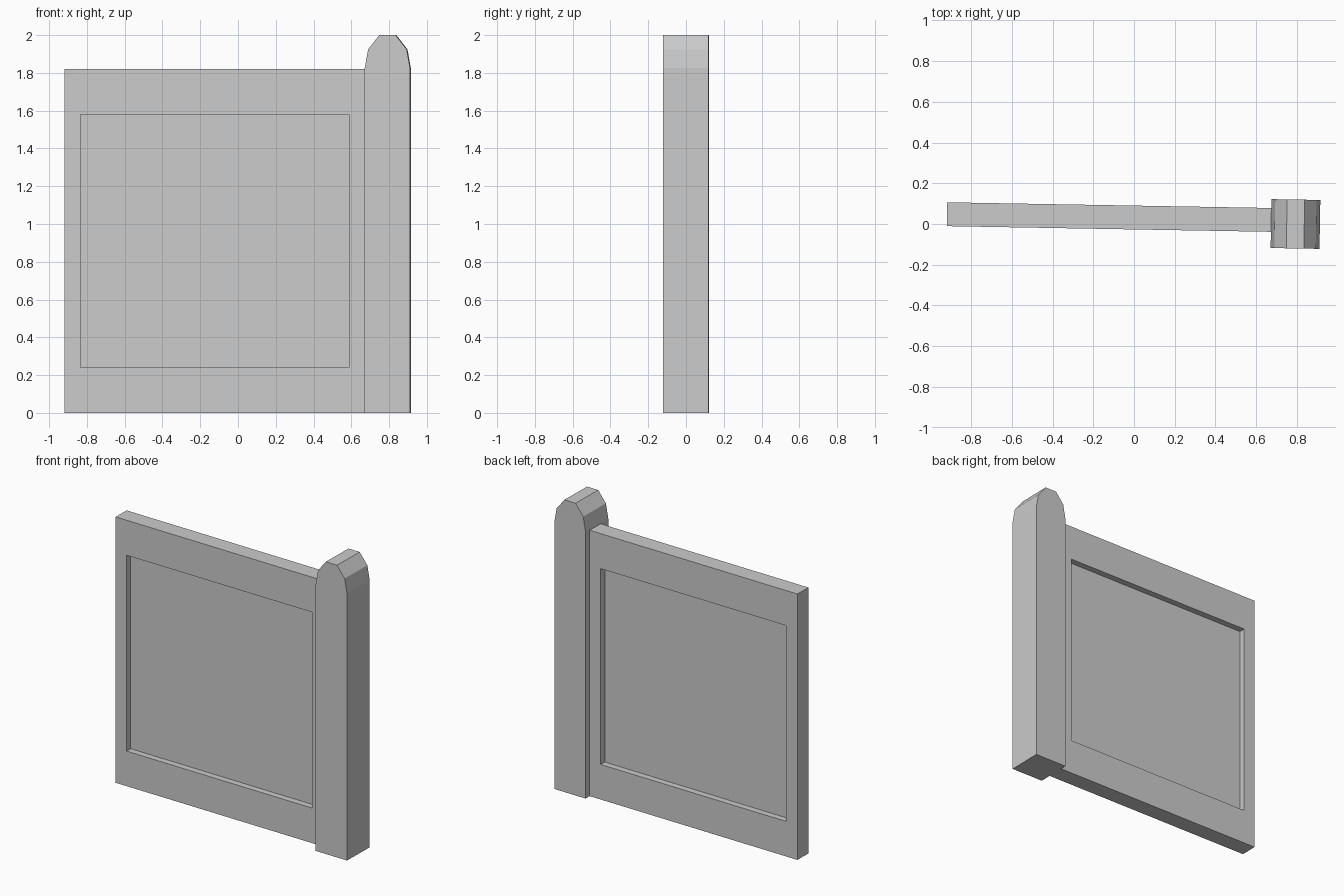
import bpy, bmesh, math
from mathutils import Vector, Matrix

if "Cube" in bpy.data.objects:
    bpy.data.objects.remove(bpy.data.objects["Cube"])

# The whole wall is turned by one degree about the post axis
PLACE = Matrix.Translation((0.793, 0, 0)) @ Matrix.Rotation(math.radians(-1), 4, 'Z')


def finish(bm, name):
    bmesh.ops.recalc_face_normals(bm, faces=bm.faces)
    mesh = bpy.data.meshes.new(name)
    bm.to_mesh(mesh)
    bm.free()
    obj = bpy.data.objects.new(name, mesh)
    obj.matrix_world = PLACE
    bpy.context.collection.objects.link(obj)
    return obj


# Post: half profile mirrored, then extruded front to back
half = [(0.12, 0), (0.12, 1.825), (0.102, 1.925), (0.043, 2.0)]
profile = half + [(-x, z) for x, z in reversed(half)]
bm = bmesh.new()
face = bm.faces.new([bm.verts.new((x, -0.12, z)) for x, z in profile])
ext = bmesh.ops.extrude_face_region(bm, geom=[face])
bmesh.ops.translate(bm, vec=(0, 0.24, 0),
                    verts=[v for v in ext['geom'] if isinstance(v, bmesh.types.BMVert)])
finish(bm, "post")

# Wall panel: slab with a recess sunk into the front and back
X0, X1, HEIGHT, THICK, MID_Y = -1.712, -0.12, 1.82, 0.117, 0.018
SIDE, RAIL, DEPTH = 0.12, 0.24, 0.043
bm = bmesh.new()
bmesh.ops.create_cube(bm, size=1, matrix=Matrix.Translation(((X0 + X1) / 2, MID_Y, HEIGHT / 2))
                      @ Matrix.Diagonal((X1 - X0, THICK, HEIGHT, 1)))
bm.normal_update()
for f in [f for f in bm.faces if abs(f.normal.y) > 0.9]:
    inward = -f.normal.copy() * DEPTH
    # Inset border: taller rails at top and bottom than at the sides
    bmesh.ops.inset_individual(bm, faces=[f], thickness=SIDE)
    for v in f.verts:
        v.co.z = RAIL if v.co.z < HEIGHT / 2 else HEIGHT - RAIL
    # Sink the field
    sunk = bmesh.ops.extrude_discrete_faces(bm, faces=[f])['faces'][0]
    bmesh.ops.translate(bm, vec=inward, verts=sunk.verts[:])
finish(bm, "wall_panel")
